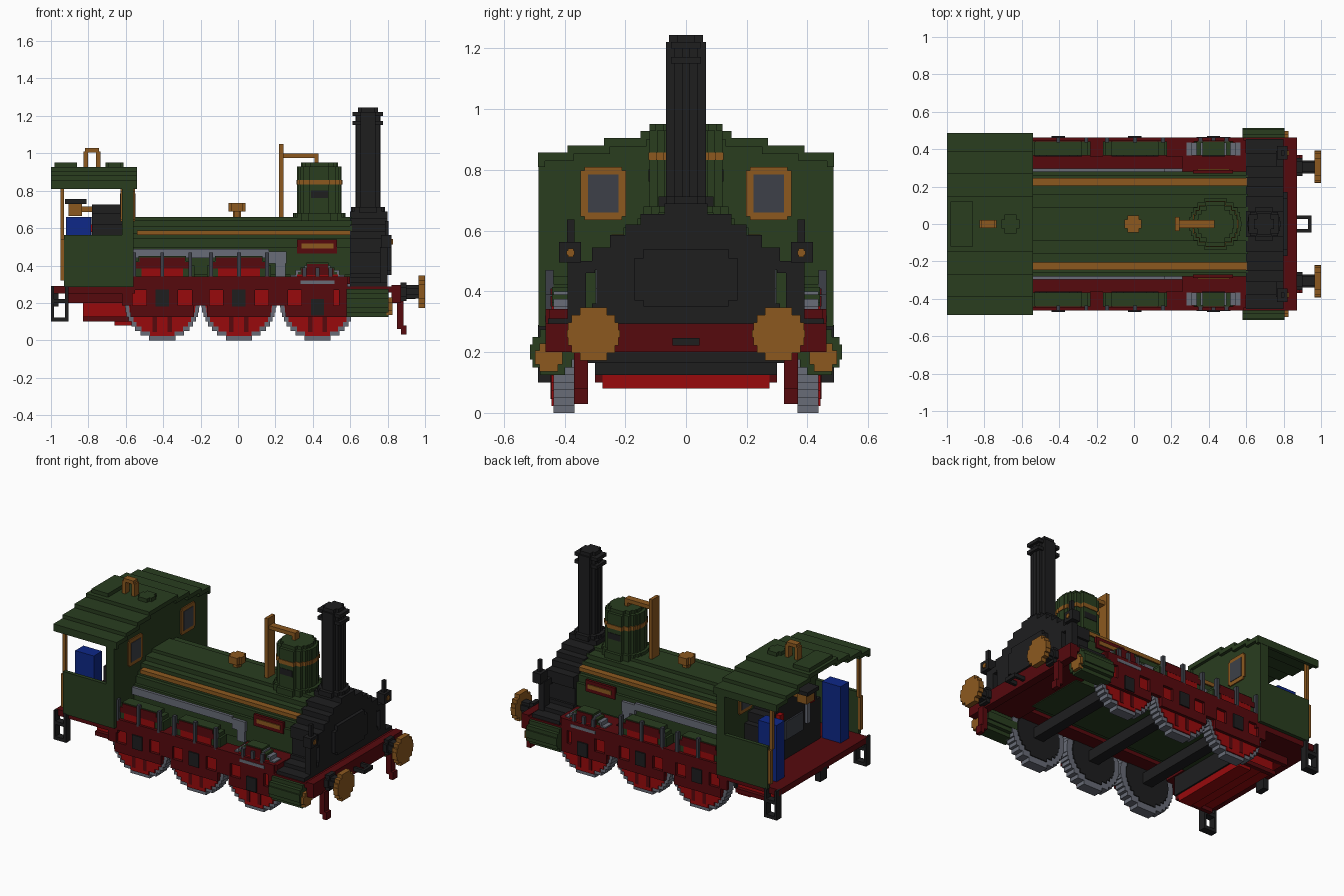
import bpy, bmesh, math

cube = bpy.data.objects.get("Cube")
if cube:
    bpy.data.objects.remove(cube, do_unlink=True)


def material(name, r, g, b):
    lin = [((c / 255 + 0.055) / 1.055) ** 2.4 for c in (r, g, b)] + [1]
    m = bpy.data.materials.new(name)
    m.use_nodes = True
    m.diffuse_color = lin
    m.node_tree.nodes["Principled BSDF"].inputs["Base Color"].default_value = lin
    return m


GREEN = material("dark green", 41, 61, 31)
MAROON = material("dark red", 86, 9, 13)
RED = material("bright red", 152, 10, 12)
BLACK = material("soot black", 30, 30, 31)
GOLD = material("brass", 140, 89, 31)
STEEL = material("steel grey", 104, 108, 119)
SLATE = material("slate", 61, 64, 72)
BLUE = material("blue", 14, 40, 136)


def prism(name, mat, pts, axis, a, b):
    """Extrude a 2D outline along an axis from a to b."""
    pts = [p for i, p in enumerate(pts) if math.dist(p, pts[i - 1]) > 1e-5]
    place = {"x": lambda p, t: (t, p[0], p[1]),
             "y": lambda p, t: (p[0], t, p[1]),
             "z": lambda p, t: (p[0], p[1], t)}[axis]
    bm = bmesh.new()
    lo = [bm.verts.new(place(p, a)) for p in pts]
    hi = [bm.verts.new(place(p, b)) for p in pts]
    bm.faces.new(lo)
    bm.faces.new(hi)
    for i in range(len(pts)):
        bm.faces.new((lo[i - 1], lo[i], hi[i], hi[i - 1]))
    bmesh.ops.recalc_face_normals(bm, faces=bm.faces)
    me = bpy.data.meshes.new(name)
    bm.to_mesh(me)
    bm.free()
    me.materials.append(mat)
    ob = bpy.data.objects.new(name, me)
    bpy.context.collection.objects.link(ob)
    return ob


def box(name, mat, x0, x1, y0, y1, z0, z1):
    return prism(name, mat, [(x0, y0), (x1, y0), (x1, y1), (x0, y1)], "z", z0, z1)


def pair(name, mat, x0, x1, y0, y1, z0, z1):
    """The same box on both long sides."""
    box(name + "_far", mat, x0, x1, y0, y1, z0, z1)
    box(name + "_near", mat, x0, x1, -y1, -y0, z0, z1)


def stair(z0, rows, u=0):
    """Symmetric stepped outline from (half width, top) rows."""
    side, z = [], z0
    for h, top in rows:
        side += [(h, z), (h, top)]
        z = top
    return [(u + h, z) for h, z in side] + [(u - h, z) for h, z in reversed(side)]


def disc(u, v, r, step=0.025):
    """Stepped circle outline."""
    n = max(4, round(2 * r / step))
    rows = []
    for i in range(n):
        mid = -r + (i + 0.5) * 2 * r / n
        rows.append((math.sqrt(r * r - mid * mid), v - r + (i + 1) * 2 * r / n))
    return stair(v - r, rows, u)


# Boiler, brass strips and side pipes
prism("boiler", GREEN, stair(0.25, [(0.2, 0.29), (0.27, 0.35), (0.28, 0.5), (0.26, 0.545), (0.235, 0.57),
      (0.205, 0.61), (0.16, 0.64), (0.09, 0.66)]), "x", -0.58, 0.61)
pair("boiler_strip", GOLD, -0.54, 0.605, 0.2, 0.246, 0.562, 0.587)
pair("side_pipe", STEEL, -0.565, 0.165, 0.26, 0.298, 0.44, 0.487)
pair("pipe_elbow", STEEL, 0.165, 0.26, 0.26, 0.298, 0.41, 0.475)
pair("pipe_drop", STEEL, 0.2, 0.255, 0.26, 0.298, 0.34, 0.41)
pair("plate_border", MAROON, 0.315, 0.53, 0.27, 0.288, 0.465, 0.54)
pair("plate_inlay", GOLD, 0.34, 0.51, 0.28, 0.294, 0.49, 0.517)

# Smokebox with flared foot and door
prism("smokebox", BLACK, stair(0.285, [(0.455, 0.31), (0.38, 0.335), (0.31, 0.36), (0.295, 0.47), (0.31, 0.545),
      (0.25, 0.585), (0.2, 0.62), (0.15, 0.655), (0.07, 0.69)]), "x", 0.6, 0.8)
prism("smokebox_door", BLACK, stair(0.35, [(0.14, 0.37), (0.17, 0.51), (0.14, 0.54)]), "x", 0.79, 0.822)

# Chimney
for name, r, z0, z1 in [("chimney", 0.066, 0.68, 1.222), ("chimney_top", 0.056, 1.22, 1.245),
                        ("chimney_base", 0.09, 0.68, 0.712)]:
    prism(name, BLACK, disc(0.695, 0, r), "z", z0, z1)
for z in (1.15, 1.2):
    box("chimney_band", BLACK, 0.612, 0.776, -0.05, 0.05, z, z + 0.022)

# Steam dome, whistle pipe and valve
prism("dome_foot", GREEN, disc(0.435, 0, 0.14), "z", 0.6, 0.68)
prism("dome", GREEN, disc(0.435, 0, 0.12), "z", 0.64, 0.93)
prism("dome_cap", GREEN, disc(0.435, 0, 0.1), "z", 0.92, 0.952)
prism("dome_band", GOLD, disc(0.435, 0, 0.124), "z", 0.832, 0.858)
pair("dome_badge", BLACK, 0.39, 0.48, 0.112, 0.123, 0.762, 0.802)
box("whistle_post", GOLD, 0.22, 0.242, -0.037, 0.037, 0.65, 1.05)
box("whistle_arm", GOLD, 0.24, 0.43, -0.022, 0.022, 0.975, 1.0)
box("whistle_drop", GOLD, 0.408, 0.43, -0.022, 0.022, 0.94, 0.98)
prism("valve_stem", GOLD, disc(-0.005, 0, 0.022), "z", 0.65, 0.69)
prism("valve_knob", GOLD, disc(-0.005, 0, 0.046), "z", 0.688, 0.735)

# Cab walls, windows and posts
prism("cab_front_wall", GREEN, stair(0.285, [(0.485, 0.815), (0.475, 0.84), (0.38, 0.865), (0.26, 0.89),
      (0.14, 0.91)]), "x", -0.62, -0.56)
pair("cab_side", GREEN, -0.93, -0.6, 0.46, 0.485, 0.285, 0.562)
pair("cab_rear_post", GOLD, -0.95, -0.93, 0.455, 0.478, 0.32, 0.54)
pair("cab_upper_post", GOLD, -0.95, -0.93, 0.44, 0.462, 0.54, 0.83)
for side, xa, xb in [("outer", -0.56, -0.552), ("inner", -0.628, -0.62)]:
    s = 0.003 if side == "outer" else -0.003
    pair("window_frame_tall_" + side, GOLD, xa, xb, 0.21, 0.335, 0.635, 0.81)
    pair("window_frame_wide_" + side, GOLD, xa, xb, 0.197, 0.348, 0.647, 0.798)
    pair("window_glass_" + side, SLATE, xa + s, xb + s, 0.222, 0.322, 0.66, 0.785)

# Stepped cab roof, open underneath
outer = stair(0.81, [(0.487, 0.857), (0.39, 0.88), (0.27, 0.905), (0.15, 0.928)])
inner = stair(0.81, [(0.465, 0.83), (0.37, 0.853), (0.25, 0.878), (0.13, 0.9)])
prism("cab_roof", GREEN, outer + inner[::-1], "x", -1.0, -0.54)
box("roof_hatch", GREEN, -0.98, -0.86, -0.12, 0.12, 0.92, 0.952)
prism("roof_vent", GREEN, disc(-0.66, 0, 0.05), "z", 0.92, 0.952)
for x in (-0.815, -0.747):
    box("roof_loop_leg", GOLD, x - 0.012, x + 0.012, -0.022, 0.022, 0.92, 1.01)
box("roof_loop_top", GOLD, -0.818, -0.744, -0.022, 0.022, 1.005, 1.028)

# Cab fittings
prism("backhead", BLACK, stair(0.285, [(0.28, 0.56), (0.24, 0.62), (0.18, 0.68), (0.1, 0.725)]), "x", -0.78, -0.6)
box("fire_door", SLATE, -0.79, -0.775, -0.09, 0.09, 0.42, 0.54)
pair("gauge_handle", RED, -0.81, -0.775, 0.14, 0.18, 0.58, 0.62)
box("regulator_pipe", GOLD, -0.9, -0.77, -0.025, 0.025, 0.685, 0.715)
box("regulator_body", GOLD, -0.905, -0.835, -0.04, 0.04, 0.665, 0.73)
box("regulator_lever", BLACK, -0.925, -0.81, -0.06, 0.06, 0.73, 0.755)
box("steam_pipe", STEEL, -0.8, -0.775, -0.15, -0.12, 0.45, 0.66)
pair("cab_tank", BLUE, -0.92, -0.785, 0.29, 0.375, 0.285, 0.66)

# Floor, running boards and front beam
box("cab_floor", MAROON, -1.0, -0.55, -0.462, 0.462, 0.25, 0.29)
box("front_deck", MAROON, 0.57, 0.83, -0.462, 0.462, 0.255, 0.287)
box("front_beam", MAROON, 0.82, 0.872, -0.462, 0.462, 0.2, 0.295)
pair("running_board", MAROON, -0.57, 0.6, 0.27, 0.368, 0.265, 0.29)
pair("front_board_raise", MAROON, 0.26, 0.6, 0.27, 0.368, 0.29, 0.34)
for x0, x1 in [(-0.235, -0.165), (0.17, 0.325), (0.525, 0.6)]:
    pair("board_between_wheels", MAROON, x0, x1, 0.36, 0.45, 0.3, 0.342)

# Side frames with open windows around each wheel
pair("frame_top", MAROON, -0.57, 0.585, 0.438, 0.462, 0.27, 0.342)
pair("frame_mid_end", MAROON, 0.54, 0.585, 0.438, 0.462, 0.185, 0.27)
wheels = (-0.405, 0.005, 0.425)
for i, x in enumerate(wheels):
    n = str(i + 1)
    pair("frame_foot_" + n, MAROON, x - 0.17, x + 0.17, 0.438, 0.462, 0.125, 0.187)
    pair("frame_center_" + n, MAROON, x - 0.085, x + 0.085, 0.438, 0.462, 0.185, 0.272)
    pair("frame_side_a_" + n, MAROON, x - 0.215, x - 0.158, 0.438, 0.462, 0.185, 0.272)
    pair("frame_side_b_" + n, MAROON, x + 0.158, x + 0.215, 0.438, 0.462, 0.185, 0.272)
    drop = 0.05 if i == 2 else 0
    pair("axle_box_" + n, BLACK, x - 0.036, x + 0.036, 0.455, 0.47, 0.182 - drop, 0.272 - drop)

    # Splasher sizes: half width, top height
    w, top = (0.105, 0.415) if i == 2 else (0.172, 0.45)
    arch = stair(0.32, [(w, top - 0.05), (w - 0.015, top - 0.025), (w - 0.045, top)], x)
    face = stair(top - 0.065, [(w - 0.02, top - 0.03), (w - 0.05, top - 0.006)], x)

    # Wheels and splashers on each side, axle between
    for s, side in ((1, "far"), (-1, "near")):
        tag = n + "_" + side
        prism("tire_" + tag, STEEL, disc(x, 0.2, 0.2), "y", s * 0.367, s * 0.436)
        prism("wheel_" + tag, RED, disc(x, 0.2, 0.178), "y", s * 0.42, s * 0.443)
        prism("wheel_back_" + tag, BLACK, disc(x, 0.2, 0.16), "y", s * 0.361, s * 0.38)
        prism("splasher_" + tag, GREEN, arch, "y", s * 0.365, s * 0.441)
        prism("splasher_face_" + tag, MAROON, face, "y", s * 0.437, s * 0.447)
    pair("wheel_upper_" + n, RED, x - w + 0.06, x + w - 0.06, 0.437, 0.446, 0.33, top - 0.06)
    for dx in (-0.04, 0.04):
        pair("spoke_gap_" + n, MAROON, x + dx - 0.012, x + dx + 0.012, 0.432, 0.446, 0.045, 0.14)
    box("axle_" + n, BLACK, x - 0.035, x + 0.035, -0.37, 0.37, 0.165, 0.235)

    # Spring hangers
    if i == 2:
        pair("spring_bar", STEEL, x - 0.09, x + 0.09, 0.44, 0.464, 0.3, 0.32)
    for dx in (-0.15, 0, 0.15) if i < 2 else (-0.07, 0, 0.07):
        pair("spring_hanger_" + n, SLATE, x + dx - 0.01, x + dx + 0.01, 0.437, 0.462, 0.33, 0.47 - 1.6 * drop)

# Steam cylinders, buffers, guard irons and lamps on both sides
for s, side in ((1, "far"), (-1, "near")):
    prism("cylinder_" + side, GREEN, disc(s * 0.44, 0.2, 0.075), "x", 0.58, 0.805)
    prism("cylinder_cap_" + side, GOLD, disc(s * 0.452, 0.182, 0.046), "x", 0.795, 0.825)
    prism("buffer_collar_" + side, BLACK, disc(s * 0.305, 0.26, 0.05), "x", 0.87, 0.9)
    prism("buffer_shank_" + side, BLACK, disc(s * 0.305, 0.26, 0.035), "x", 0.87, 0.97)
    prism("buffer_pad_" + side, GOLD, disc(s * 0.305, 0.26, 0.087), "x", 0.965, 1.0)
    prism("lamp_lens_" + side, GOLD, disc(s * 0.38, 0.527, 0.014), "x", 0.8, 0.828)
pair("guard_iron", MAROON, 0.85, 0.885, 0.322, 0.368, 0.06, 0.21)
pair("guard_toe", MAROON, 0.872, 0.9, 0.322, 0.368, 0.03, 0.08)
pair("lamp", BLACK, 0.765, 0.822, 0.345, 0.418, 0.495, 0.562)
pair("lamp_stem", BLACK, 0.785, 0.805, 0.367, 0.392, 0.56, 0.637)
pair("lamp_bracket", BLACK, 0.76, 0.8, 0.3, 0.39, 0.46, 0.5)
pair("lamp_column", BLACK, 0.76, 0.8, 0.33, 0.39, 0.29, 0.47)

# Couplings
pair("coupling_side", BLACK, 0.87, 0.95, 0.027, 0.045, 0.222, 0.247)
box("coupling_end", BLACK, 0.93, 0.95, -0.045, 0.045, 0.222, 0.247)
box("rear_coupling", BLACK, -1.0, -0.96, -0.035, 0.035, 0.18, 0.26)

# Rear footsteps as open frames
for name, x0, x1, z0, z1 in [("step_back", -1.0, -0.985, 0.1, 0.29), ("step_front", -0.925, -0.907, 0.1, 0.29),
                             ("step_tread", -1.0, -0.907, 0.1, 0.122), ("step_mid", -1.0, -0.907, 0.2, 0.222)]:
    pair(name, BLACK, x0, x1, 0.44, 0.487, z0, z1)

# Ash pan below the cab
pan = [(-0.9, 0.26), (-0.9, 0.2), (-0.83, 0.2), (-0.83, 0.125), (-0.74, 0.125), (-0.74, 0.1),
       (-0.66, 0.1), (-0.66, 0.08), (-0.57, 0.08), (-0.57, 0.26)]
prism("ash_pan", RED, pan, "y", -0.275, 0.275)
pair("ash_pan_rim", MAROON, -0.83, -0.57, 0.272, 0.3, 0.1, 0.127)
pair("ash_pan_rail", MAROON, -0.92, -0.57, 0.272, 0.3, 0.2, 0.26)
box("ash_pan_front", BLACK, -0.572, -0.56, -0.3, 0.3, 0.125, 0.26)
